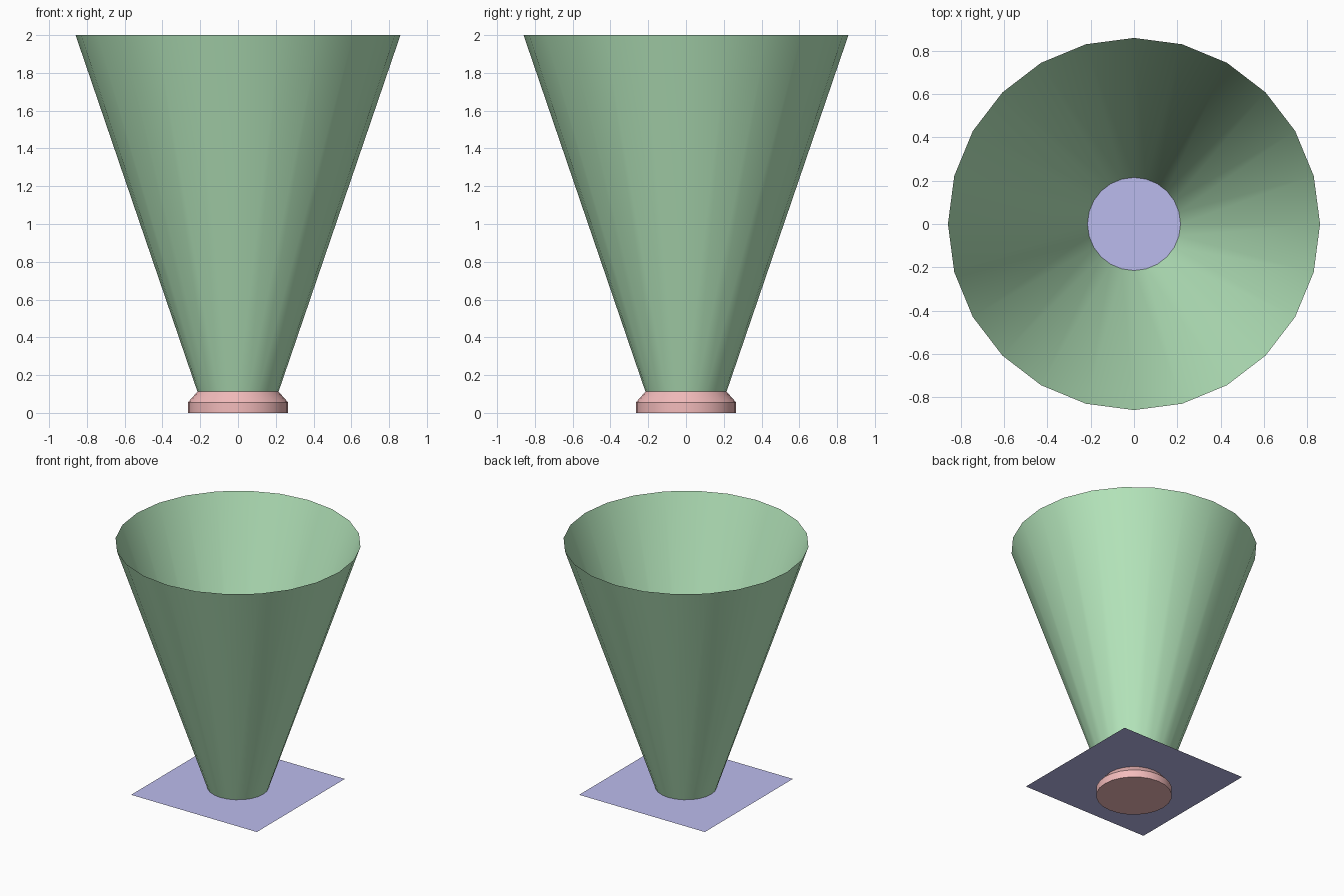
import bpy, bmesh, math

if "Cube" in bpy.data.objects:
    bpy.data.objects.remove(bpy.data.objects["Cube"])

SIDES = 24
BASE_TOP = 0.113


def add_object(name, bm, colour, smooth=True):
    bm.normal_update()
    mesh = bpy.data.meshes.new(name)
    bm.to_mesh(mesh)
    bm.free()
    obj = bpy.data.objects.new(name, mesh)
    bpy.context.collection.objects.link(obj)
    mat = bpy.data.materials.new(name + "_colour")
    mat.diffuse_color = (*colour, 1)
    mat.use_nodes = True
    mat.node_tree.nodes["Principled BSDF"].inputs["Base Color"].default_value = mat.diffuse_color
    mesh.materials.append(mat)
    if smooth:
        bpy.ops.object.select_all(action='DESELECT')
        obj.select_set(True)
        bpy.context.view_layer.objects.active = obj
        bpy.ops.object.shade_smooth_by_angle(angle=math.radians(30))
    return obj


def lathe(name, profile, colour, capped):
    # Rings of (radius, height) joined by side walls, optionally closed at the ends
    bm = bmesh.new()
    rings = []
    for r, z in profile:
        rings.append([bm.verts.new((r * math.cos(2 * math.pi * i / SIDES),
                                    r * math.sin(2 * math.pi * i / SIDES), z))
                      for i in range(SIDES)])
    for low, high in zip(rings, rings[1:]):
        for i in range(SIDES):
            j = (i + 1) % SIDES
            bm.faces.new((low[i], low[j], high[j], high[i]))
    if capped:
        bm.faces.new(rings[0][::-1])
        bm.faces.new(rings[-1])
    return add_object(name, bm, colour)


# Chamfered disc base
lathe("base_disc", [(0.265, 0), (0.265, 0.056), (0.215, BASE_TOP - 0.001)],
      (0.9, 0.5, 0.5), True)

# Open flared cone
lathe("open_cone", [(0.215, BASE_TOP), (0.86, 2.0)], (0.48, 0.82, 0.52), False)

# Thin square sheet between base and cone
bm = bmesh.new()
bmesh.ops.create_grid(bm, x_segments=1, y_segments=1, size=0.537)
bmesh.ops.translate(bm, verts=bm.verts, vec=(0, 0, BASE_TOP))
add_object("square_sheet", bm, (0.5, 0.5, 0.85), smooth=False)
